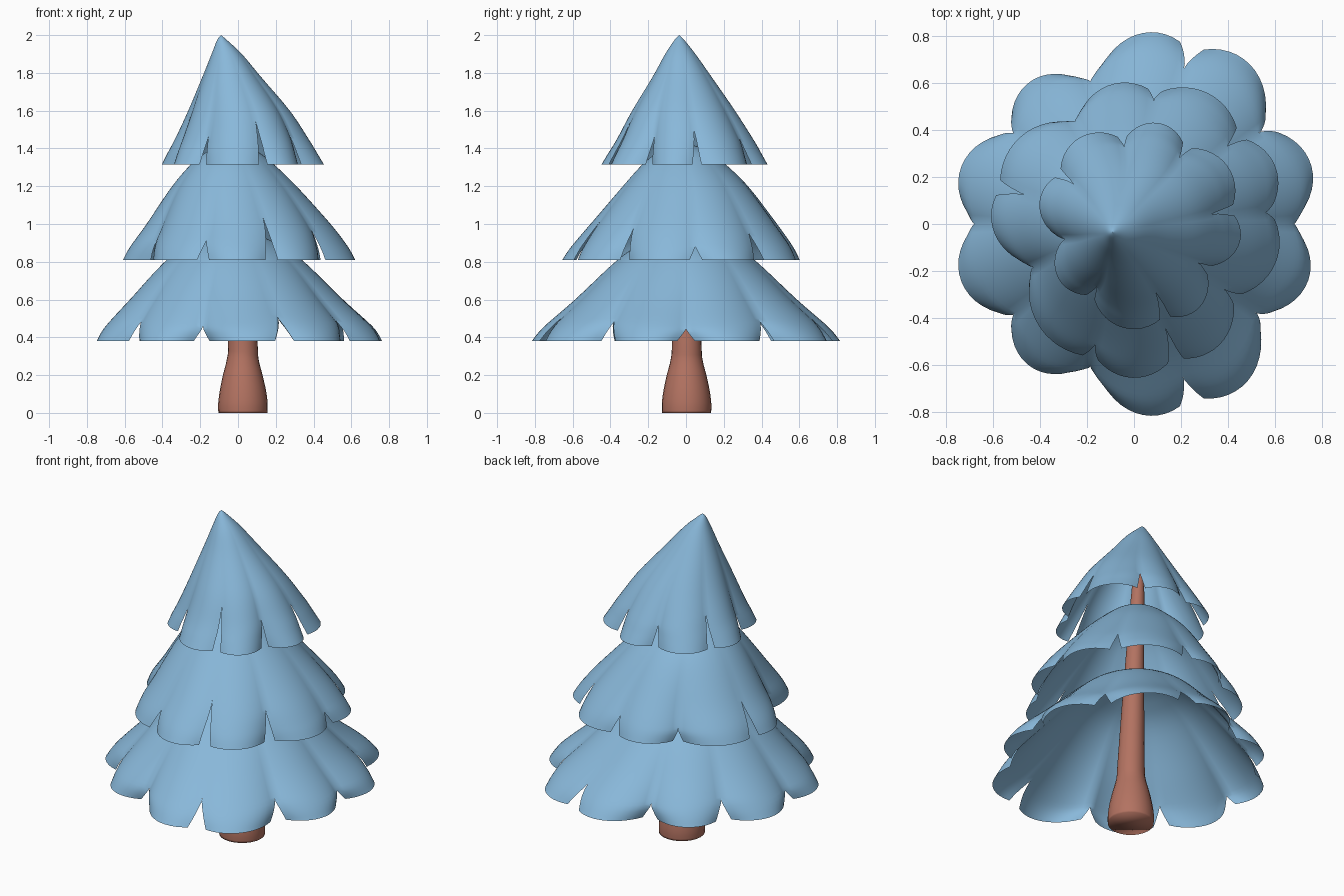
import bpy, bmesh
from math import sin, cos, radians

cube = bpy.data.objects.get("Cube")
if cube:
    bpy.data.objects.remove(cube, do_unlink=True)


def material(name, rgb):
    mat = bpy.data.materials.new(name)
    mat.use_nodes = True
    color = (*rgb, 1)
    mat.diffuse_color = color
    node = next(n for n in mat.node_tree.nodes if n.type == 'BSDF_PRINCIPLED')
    node.inputs["Base Color"].default_value = color
    node.inputs["Roughness"].default_value = 0.8
    return mat


needle_blue = material("needle blue", (0.25, 0.48, 0.70))
bark_brown = material("bark brown", (0.45, 0.17, 0.12))


def smooth_rows(points, steps):
    """Catmull-Rom through (z, radius, centre x, centre y) rows."""
    rows = []
    padded = [points[0], *points, points[-1]]
    for a, b, c, d in zip(padded, padded[1:], padded[2:], padded[3:]):
        for k in range(steps):
            t = k / steps
            rows.append([q + t / 2 * (r - p + t * (2 * p - 5 * q + 4 * r - s
                         + t * (3 * (q - r) + s - p)))
                         for p, q, r, s in zip(a, b, c, d)])
    return rows + [list(points[-1])]


def add_grid(bm, grid):
    verts = [[bm.verts.new(p) for p in row] for row in grid]
    for up, down in zip(verts, verts[1:]):
        for j in range(len(up) - 1):
            bm.faces.new((up[j], down[j], down[j + 1], up[j + 1]))


def finish(bm, name, mat):
    bmesh.ops.remove_doubles(bm, verts=bm.verts, dist=0.0005)
    bmesh.ops.dissolve_degenerate(bm, edges=bm.edges, dist=0.0002)
    mesh = bpy.data.meshes.new(name)
    bm.to_mesh(mesh)
    bm.free()
    mesh.materials.append(mat)
    mesh.shade_smooth()
    obj = bpy.data.objects.new(name, mesh)
    bpy.context.collection.objects.link(obj)
    return obj


def foliage_tier(name, profile, notches, bulge, gap):
    """Hollow skirt of lobes; each notch is (angle, rim radius, height)."""
    bm = bmesh.new()
    rows = smooth_rows(profile, 6)
    z_top, z_rim, r_rim = rows[0][0], rows[-1][0], rows[-1][1]
    columns = 12
    following = notches[1:] + [(notches[0][0] + 360, *notches[0][1:])]
    for (a0, r0, h0), (a1, r1, h1) in zip(notches, following):
        grid = []
        for z, r, cx, cy in rows:
            low = z - z_rim
            # Lobe edges pull apart below the tip of each notch
            start = a0 + gap * max(0, 1 - low / h0)
            end = a1 - gap * max(0, 1 - low / h1)
            weight = ((z_top - z) / (z_top - z_rim)) ** 1.5
            line = []
            for k in range(columns + 1):
                s = k / columns
                ang = radians(start + (end - start) * s)
                lobe = r0 + (r1 - r0) * s + bulge * (1 - (2 * s - 1) ** 2)
                rad = r * (1 + weight * (lobe / r_rim - 1))
                line.append((cx + rad * cos(ang), cy + rad * sin(ang), z))
            grid.append(line)
        add_grid(bm, grid)
    return finish(bm, name, needle_blue)


# Lower tier: ten broad lobes with short notches
foliage_tier(
    "lower_foliage",
    [(0.96, 0.06, -0.02, 0), (0.91, 0.2, -0.02, 0), (0.82, 0.35, -0.02, 0),
     (0.6, 0.58, -0.01, 0), (0.46, 0.73, 0, 0), (0.38, 0.79, 0, 0)],
    [(0, 0.71, 0.06), (36, 0.73, 0.1), (72, 0.8, 0.11), (107, 0.66, 0.07),
     (143, 0.69, 0.1), (180, 0.71, 0.06), (217, 0.69, 0.1),
     (253, 0.66, 0.07), (288, 0.8, 0.12), (324, 0.7, 0.1)],
    bulge=0.075, gap=3.8)

# Middle tier: nine lobes
foliage_tier(
    "middle_foliage",
    [(1.42, 0.05, -0.04, -0.02), (1.385, 0.13, -0.03, -0.01),
     (1.32, 0.215, -0.03, -0.01), (1.2, 0.33, -0.02, 0),
     (1.0, 0.49, 0, 0), (0.88, 0.58, 0, 0), (0.81, 0.62, 0, 0)],
    [(5, 0.6, 0.07), (40, 0.6, 0.14), (81, 0.58, 0.09), (120, 0.52, 0.06),
     (165, 0.6, 0.17), (203, 0.49, 0.1), (252, 0.6, 0.1),
     (287, 0.61, 0.2), (324, 0.55, 0.15)],
    bulge=0.05, gap=3.2)

# Crown: eight lobes with deep notches and a leaning tip
foliage_tier(
    "top_foliage",
    [(2.0, 0, -0.09, -0.035), (1.975, 0.025, -0.085, -0.035),
     (1.9, 0.08, -0.06, -0.03), (1.78, 0.155, -0.035, -0.02),
     (1.6, 0.27, 0, -0.01), (1.45, 0.355, 0.01, 0),
     (1.37, 0.4, 0.01, 0), (1.315, 0.43, 0.01, 0)],
    [(8, 0.42, 0.18), (57, 0.4, 0.13), (99, 0.38, 0.11), (147, 0.4, 0.17),
     (192, 0.34, 0.1), (238, 0.37, 0.14), (287, 0.42, 0.22),
     (328, 0.37, 0.14)],
    bulge=0.05, gap=3.2)

# Trunk: flared foot, long taper into the crown
bm = bmesh.new()
sides = 24
rows = smooth_rows(
    [(0, 0.13, 0.026, 0.003), (0.05, 0.131, 0.026, 0.003),
     (0.12, 0.122, 0.026, 0.003), (0.2, 0.105, 0.025, 0.003),
     (0.29, 0.083, 0.025, 0.003), (0.4, 0.077, 0.024, 0.003),
     (1.0, 0.056, -0.01, -0.01), (1.65, 0.032, -0.05, -0.02),
     (1.85, 0.01, -0.06, -0.025)], 3)
angles = [radians(360 * k / sides) for k in range(sides + 1)]
add_grid(bm, [[(cx + r * cos(a), cy + r * sin(a), z) for a in angles]
              for z, r, cx, cy in reversed(rows)])
bmesh.ops.remove_doubles(bm, verts=bm.verts, dist=0.0005)
bmesh.ops.holes_fill(bm, edges=[e for e in bm.edges if e.is_boundary], sides=0)
bmesh.ops.recalc_face_normals(bm, faces=bm.faces)
finish(bm, "trunk", bark_brown)
